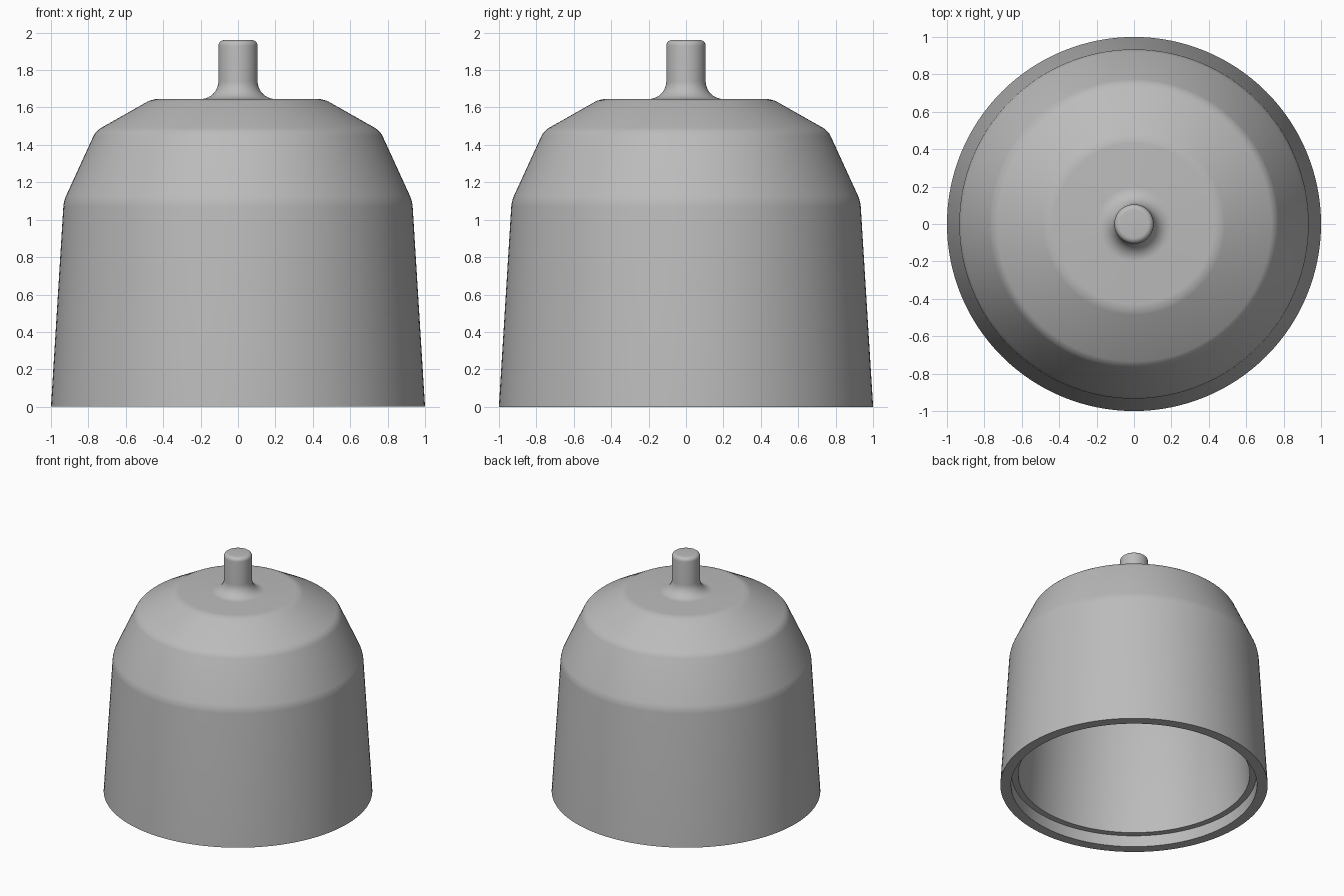
import bpy
import bmesh
import math
from mathutils import Vector

SEGMENTS = 128

cube = bpy.data.objects.get("Cube")
if cube:
    bpy.data.objects.remove(cube, do_unlink=True)

grey = bpy.data.materials.new("plain grey")
grey.use_nodes = True
colour = (0.5, 0.5, 0.5, 1)
grey.diffuse_color = colour
grey.node_tree.nodes["Principled BSDF"].inputs["Base Color"].default_value = colour


def rounded(corners):
    """Turn (radius, height, trim, steps) corners into a profile with rounded corners."""
    points = []
    for i, (r, z, trim, steps) in enumerate(corners):
        here = Vector((r, z))
        if not trim:
            points.append(here)
            continue
        a = here + (Vector(corners[i - 1][:2]) - here).normalized() * trim
        b = here + (Vector(corners[i + 1][:2]) - here).normalized() * trim
        for s in range(steps + 1):
            t = s / steps
            # weighted curve through the corner, close to a circular arc
            w = 2 * t * (1 - t) * math.sqrt(0.5)
            total = (1 - t) ** 2 + w + t ** 2
            points.append((a * (1 - t) ** 2 + here * w + b * t ** 2) / total)
    return points


def lathe(name, corners):
    """Spin a profile around the vertical axis."""
    bm = bmesh.new()
    verts = [bm.verts.new((p.x, 0, p.y)) for p in rounded(corners)]
    edges = [bm.edges.new(pair) for pair in zip(verts, verts[1:])]
    bmesh.ops.spin(bm, geom=verts + edges, cent=(0, 0, 0), axis=(0, 0, 1),
                   angle=math.tau, steps=SEGMENTS, use_merge=False)
    bmesh.ops.remove_doubles(bm, verts=bm.verts, dist=0.0001)
    bmesh.ops.recalc_face_normals(bm, faces=bm.faces)
    mesh = bpy.data.meshes.new(name)
    bm.to_mesh(mesh)
    bm.free()
    mesh.materials.append(grey)
    obj = bpy.data.objects.new(name, mesh)
    bpy.context.collection.objects.link(obj)
    bpy.ops.object.select_all(action='DESELECT')
    obj.select_set(True)
    bpy.context.view_layer.objects.active = obj
    bpy.ops.object.shade_smooth_by_angle(angle=math.radians(35))
    return obj


# Hollow bell shell: inner ceiling, inner walls, rim recess, outer walls, stem
lathe("bell_shell", [
    (0, 1.515, 0, 0),
    (0.42, 1.515, 0, 0),
    (0.66, 1.38, 0, 0),
    (0.80, 1.07, 0, 0),
    (0.866, 0.09, 0, 0),
    (0.915, 0.09, 0, 0),
    (0.92, 0, 0, 0),
    (1.0, 0, 0, 0),
    (0.932, 1.10, 0.03, 4),
    (0.76, 1.475, 0.03, 4),
    (0.46, 1.645, 0.03, 4),
    (0.105, 1.645, 0.095, 10),
    (0.105, 1.96, 0.03, 6),
    (0, 1.96, 0, 0),
])
